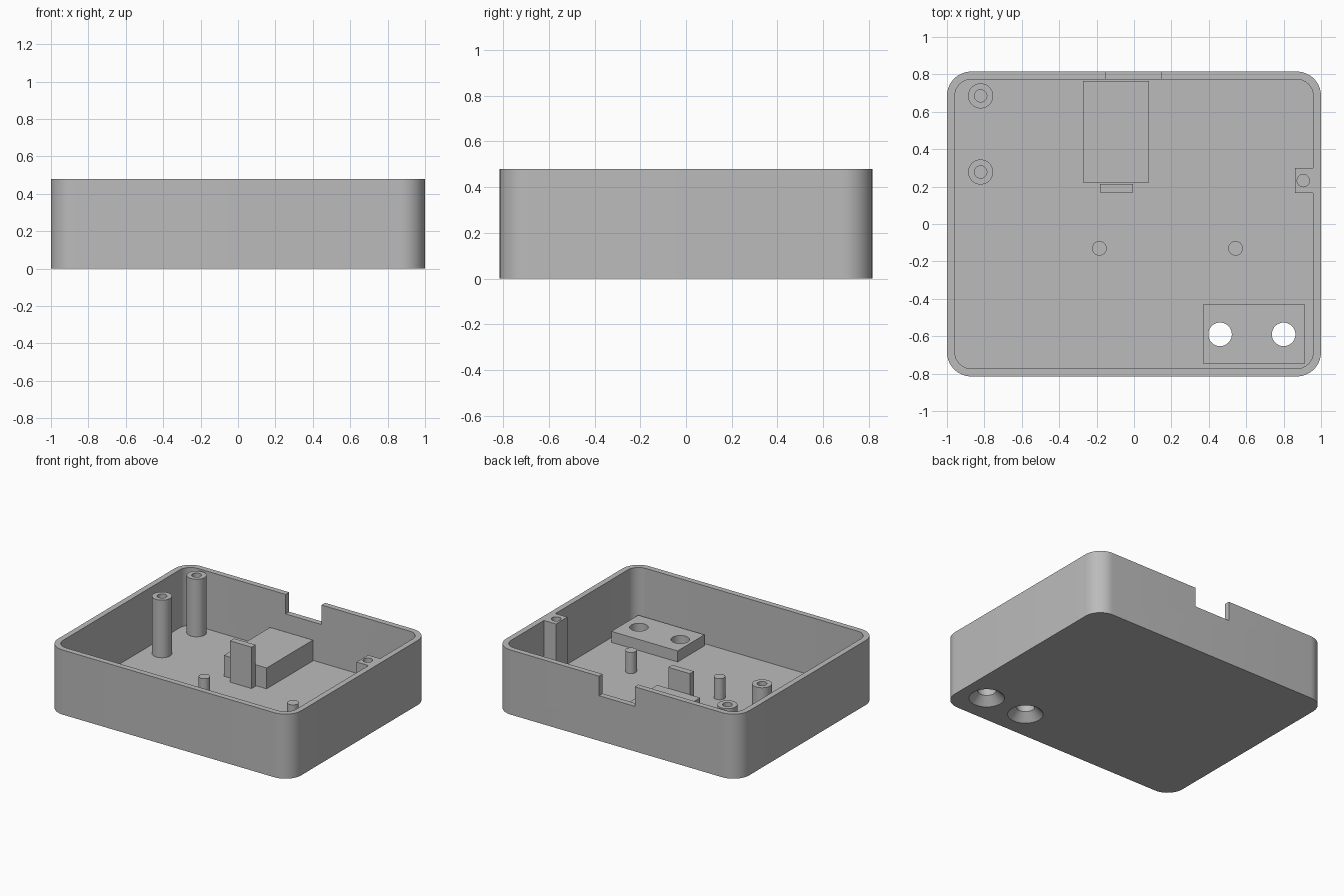
import bpy, bmesh, math
from mathutils import Matrix, Vector

cube = bpy.data.objects.get("Cube")
if cube:
    bpy.data.objects.remove(cube, do_unlink=True)

HEIGHT, FLOOR, WALL = 0.48, 0.05, 0.042
HALF_X, HALF_Y, CORNER = 1.0, 0.815, 0.13

plastic = bpy.data.materials.new("grey_plastic")
plastic.use_nodes = True
plastic.diffuse_color = (0.5, 0.5, 0.5, 1)
plastic.node_tree.nodes["Principled BSDF"].inputs["Base Color"].default_value = (0.5, 0.5, 0.5, 1)


def finish(name, bm):
    """Turn a bmesh into a named grey object."""
    bmesh.ops.recalc_face_normals(bm, faces=bm.faces)
    mesh = bpy.data.meshes.new(name)
    bm.to_mesh(mesh)
    bm.free()
    mesh.materials.append(plastic)
    obj = bpy.data.objects.new(name, mesh)
    bpy.context.collection.objects.link(obj)
    return obj


def box(name, low, high):
    """Box between two opposite corners."""
    low, high = Vector(low), Vector(high)
    bm = bmesh.new()
    matrix = Matrix.Translation((low + high) / 2) @ Matrix.Diagonal((high - low).to_4d())
    bmesh.ops.create_cube(bm, size=1, matrix=matrix)
    return finish(name, bm)


def lathe(name, profile, x, y, steps=48):
    """Revolve a (radius, height) profile that starts and ends on the axis."""
    bm = bmesh.new()
    verts = [bm.verts.new((r, 0, z)) for r, z in profile]
    edges = [bm.edges.new(pair) for pair in zip(verts, verts[1:])]
    bmesh.ops.spin(bm, geom=verts + edges, cent=(0, 0, 0), axis=(0, 0, 1),
                   angle=math.tau, steps=steps, use_duplicate=False)
    bmesh.ops.remove_doubles(bm, verts=bm.verts, dist=0.0001)
    bmesh.ops.translate(bm, verts=bm.verts, vec=(x, y, 0))
    return finish(name, bm)


def rounded_ring(bm, inset, z, steps=12):
    """Ring of vertices around a rounded rectangle."""
    radius = CORNER - inset
    ring = []
    for quarter, (sx, sy) in enumerate([(1, 1), (-1, 1), (-1, -1), (1, -1)]):
        for i in range(steps + 1):
            a = (quarter + i / steps) * math.pi / 2
            ring.append(bm.verts.new((sx * (HALF_X - CORNER) + radius * math.cos(a),
                                      sy * (HALF_Y - CORNER) + radius * math.sin(a), z)))
    return ring


def cut(obj, cutters):
    """Subtract cutters and apply the result."""
    bpy.context.view_layer.objects.active = obj
    for cutter in cutters:
        cutter.hide_render = True
        mod = obj.modifiers.new("cut", "BOOLEAN")
        mod.operation = "DIFFERENCE"
        mod.solver = "EXACT"
        mod.object = cutter
        bpy.ops.object.modifier_apply(modifier=mod.name)


# Open tray with rounded corners
bm = bmesh.new()
rings = [rounded_ring(bm, inset, z) for inset, z in
         [(0, 0), (0, HEIGHT), (WALL, HEIGHT), (WALL, FLOOR)]]
for a, b in zip(rings, rings[1:]):
    for i in range(len(a)):
        j = (i + 1) % len(a)
        bm.faces.new((a[i], a[j], b[j], b[i]))
bm.faces.new(rings[0])
bm.faces.new(rings[-1])
tray = finish("tray", bm)

# Raised pad with two countersunk holes, and the notch in the back wall
pad = box("screw_pad", (0.37, -0.745, FLOOR), (0.915, -0.43, 0.132))
screw_profile = [(0, -0.02), (0.14, -0.02), (0.063, 0.057), (0.063, 0.2), (0, 0.2)]
screws = [lathe("screw_cutter", screw_profile, x, -0.59) for x in (0.46, 0.8)]
notch = box("notch_cutter", (-0.15, 0.7, 0.335), (0.145, 0.9, 0.6))
cut(tray, screws + [notch])
cut(pad, screws)

# Lid screw block on the side wall
block = box("side_screw_block", (0.86, 0.165, FLOOR), (HALF_X - WALL, 0.3, HEIGHT))
pilot = lathe("pilot_cutter", [(0, 0.2), (0.033, 0.2), (0.033, 0.6), (0, 0.6)], 0.905, 0.232)
cut(block, [pilot])

for cutter in screws + [notch, pilot]:
    bpy.data.objects.remove(cutter, do_unlink=True)

# Tall hollow posts
for name, y in (("front_post", 0.278), ("back_post", 0.685)):
    lathe(name, [(0, FLOOR), (0.067, FLOOR), (0.067, 0.478), (0.033, 0.478),
                 (0.033, 0.2), (0, 0.2)], -0.82, y)

# Short locating pins
for name, x in (("right_pin", -0.185), ("left_pin", 0.543)):
    lathe(name, [(0, FLOOR), (0.039, FLOOR), (0.039, 0.207), (0, 0.207)], x, -0.13)

# Support platform and the retaining tab in front of it
box("platform", (-0.272, 0.222, FLOOR), (0.08, 0.765, 0.205))
box("retaining_tab", (-0.183, 0.168, FLOOR), (-0.005, 0.215, 0.357))

# Smooth the round surfaces and keep edges sharp
for obj in bpy.context.scene.objects:
    obj.select_set(obj.type == "MESH")
bpy.context.view_layer.objects.active = tray
bpy.ops.object.shade_smooth_by_angle(angle=math.radians(30))
